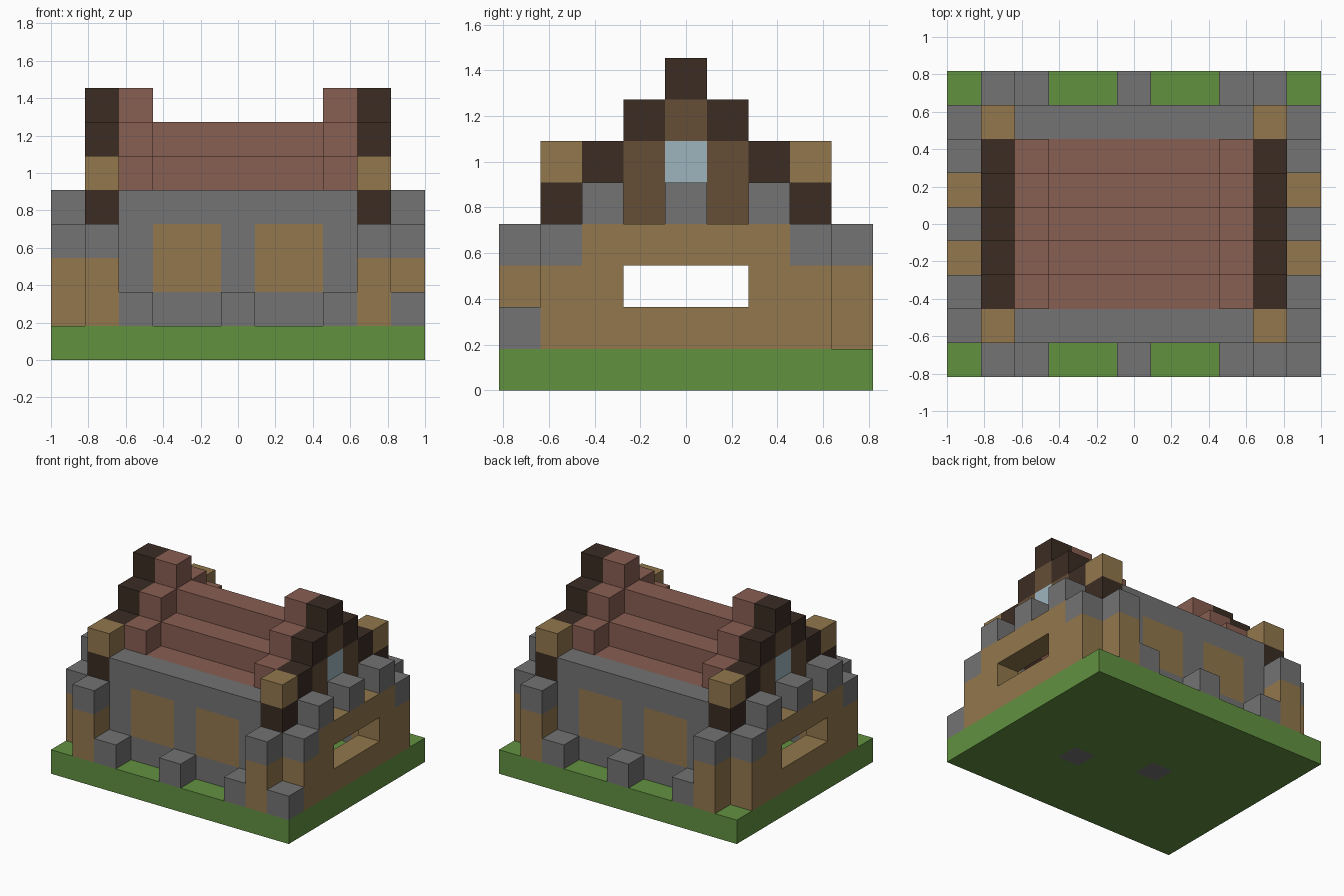
import bpy
import bmesh
from mathutils import Vector

if "Cube" in bpy.data.objects:
    bpy.data.objects.remove(bpy.data.objects["Cube"], do_unlink=True)

U = 2 / 11  # edge of one block
SIDES = (-1, 1)


def linear(c):
    c /= 255
    return c / 12.92 if c <= 0.04045 else ((c + 0.055) / 1.055) ** 2.4


def material(name, r, g, b):
    m = bpy.data.materials.new(name)
    m.use_nodes = True
    col = (linear(r), linear(g), linear(b), 1)
    m.diffuse_color = col
    m.node_tree.nodes["Principled BSDF"].inputs["Base Color"].default_value = col
    return m


GREEN = material("grass green", 98, 145, 64)
GREY = material("stone grey", 115, 115, 115)
TAN = material("timber tan", 146, 119, 77)
DARK = material("dark wood", 59, 44, 35)
BROWN = material("brown wood", 101, 78, 54)
RED = material("roof red", 135, 94, 82)
GLASS = material("pale blue glass", 157, 181, 190)

cells = {}  # block position -> (part name, material)


def fill(part, mat, xs, ys, zs):
    """Fill an inclusive range of blocks; a single number means one layer."""
    rng = [range(min(a), max(a) + 1) if isinstance(a, tuple) else (a,)
           for a in (xs, ys, zs)]
    for x in rng[0]:
        for y in rng[1]:
            for z in rng[2]:
                cells[x, y, z] = (part, mat)


# Ground slab with two stones set in it
fill("ground", GREEN, (-5, 5), (-4, 4), 0)
fill("floor_stones", GREY, 2, -1, 0)
fill("floor_stones", GREY, -1, 0, 0)

# Long walls with timber panels, footing stones and corner buttresses
for s in SIDES:
    fill("long_walls", GREY, (-3, 3), 3 * s, (1, 4))
    for t in SIDES:
        fill("wall_panels", TAN, (t, 2 * t), 3 * s, (2, 3))
        fill("footing_stones", GREY, 3 * t, 4 * s, 1)
        fill("buttresses", TAN, 4 * t, 4 * s, (1, 2))
        fill("buttress_caps", GREY, 4 * t, 4 * s, 3)
        # Corner posts
        fill("corner_posts", TAN, 4 * t, 3 * s, (1, 3))
        fill("corner_posts", DARK, 4 * t, 3 * s, 4)
        fill("post_caps", TAN, 4 * t, 3 * s, 5)
    fill("footing_stones", GREY, 0, 4 * s, 1)
fill("corner_stone", GREY, 5, -4, 1)

for t in SIDES:
    # End walls with a wide opening and stone battlements
    fill("end_walls", TAN, 5 * t, (-3, 3), (1, 3))
    for y in (-1, 0, 1):
        del cells[5 * t, y, 2]
    for s in SIDES:
        fill("end_wall_caps", GREY, 5 * t, 3 * s, 3)
    for y in (-2, 0, 2):
        fill("battlements", GREY, 5 * t, y, 4)
    # Gables
    fill("gables", BROWN, 4 * t, (-2, 2), 4)
    fill("gables", BROWN, 4 * t, (-1, 1), 5)
    fill("gables", BROWN, 4 * t, 0, 6)
    fill("gable_windows", GLASS, 4 * t, 0, 5)

# Stepped roof, raised at both ends, with dark barge boards on the gables
for y in range(-2, 3):
    z = 6 - abs(y)
    fill("roof", RED, (-3, 3), y, z)
    for t in SIDES:
        fill("roof_ends", RED, 3 * t, y, z + 1)
        fill("barge_boards", DARK, 4 * t, y, z + 1)


def build(part):
    """Make one object from the exposed faces of a part's blocks."""
    bm = bmesh.new()
    mats = []
    verts = {}
    for pos, (name, mat) in cells.items():
        if name != part:
            continue
        if mat not in mats:
            mats.append(mat)
        for axis in range(3):
            for s in SIDES:
                near = list(pos)
                near[axis] += s
                if tuple(near) in cells:
                    continue
                ring = []
                for a, b in ((-1, -1), (1, -1), (1, 1), (-1, 1)):
                    d = [0, 0, 0]
                    d[axis] = s
                    d[(axis + 1) % 3] = a * s
                    d[(axis + 2) % 3] = b
                    key = tuple(2 * p + q for p, q in zip(pos, d))
                    if key not in verts:
                        co = Vector(key) / 2 + Vector((0, 0, 0.5))
                        verts[key] = bm.verts.new(co * U)
                    ring.append(verts[key])
                bm.faces.new(ring).material_index = mats.index(mat)
    # Merge coplanar block faces into clean panels
    bmesh.ops.dissolve_limit(bm, angle_limit=0.01, verts=bm.verts[:],
                             edges=bm.edges[:], delimit={'MATERIAL'})
    mesh = bpy.data.meshes.new(part)
    bm.to_mesh(mesh)
    bm.free()
    for m in mats:
        mesh.materials.append(m)
    bpy.context.collection.objects.link(bpy.data.objects.new(part, mesh))


for part in dict.fromkeys(name for name, _ in cells.values()):
    build(part)
